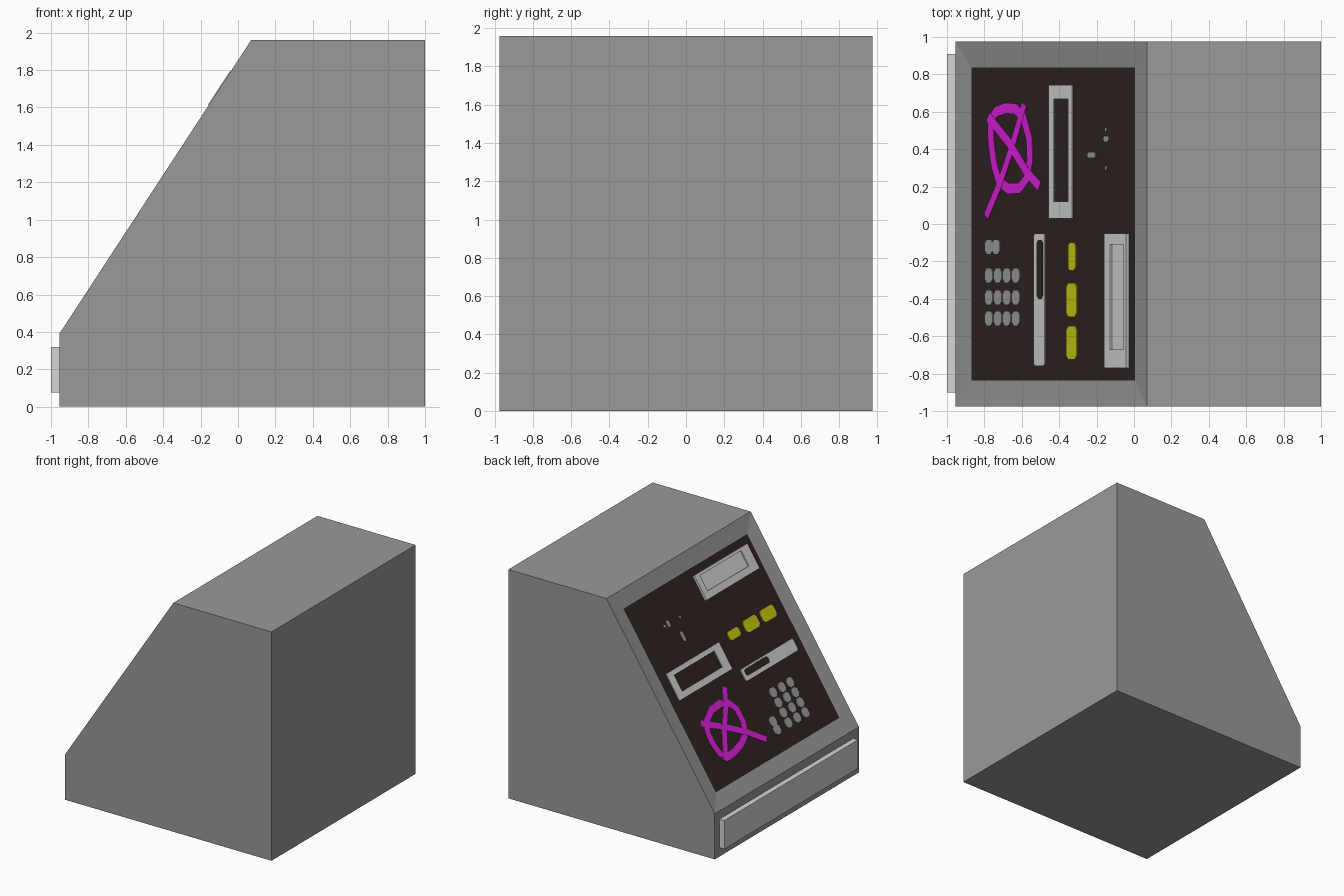
import bpy, bmesh, math
from mathutils import Matrix, Vector

if "Cube" in bpy.data.objects:
    bpy.data.objects.remove(bpy.data.objects["Cube"])


def material(name, rgb):
    m = bpy.data.materials.new(name)
    m.diffuse_color = (*rgb, 1)
    m.use_nodes = True
    m.node_tree.nodes["Principled BSDF"].inputs["Base Color"].default_value = m.diffuse_color
    return m


GREY = material("body_grey", (0.32, 0.32, 0.32))
LIGHT = material("light_grey", (0.66, 0.66, 0.66))
KEYS = material("key_grey", (0.35, 0.35, 0.35))
DARK = material("panel_dark", (0.028, 0.018, 0.016))
YELLOW = material("button_yellow", (0.60, 0.60, 0.006))
MAGENTA = material("paint_magenta", (0.75, 0.015, 0.75))

# Sloped panel frame: U runs up the slope, V along y, N outward
LOW, TOP = Vector((-0.955, 0, 0.39)), Vector((0.07, 0, 1.96))
U = (TOP - LOW).normalized()
V = Vector((0, 1, 0))
N = U.cross(V)
DEPTH = 0.014
ORIGIN = LOW - N * DEPTH
SLOPE = Matrix((U, V, N)).transposed().to_4x4()
SLOPE.translation = ORIGIN


def local(p):
    """Plan-view x, y to slope coordinates."""
    return Vector(((p[0] - ORIGIN.x) / U.x, p[1]))


def finish(name, bm, mats, matrix=None):
    bmesh.ops.recalc_face_normals(bm, faces=bm.faces)
    me = bpy.data.meshes.new(name)
    bm.to_mesh(me)
    bm.free()
    for m in mats:
        me.materials.append(m)
    ob = bpy.data.objects.new(name, me)
    bpy.context.collection.objects.link(ob)
    if matrix:
        ob.matrix_world = matrix
    return ob


def plates(name, outlines, h, mat):
    """Thin plates on the panel from slope-space outlines."""
    bm = bmesh.new()
    for pts in outlines:
        lo, hi = ([bm.verts.new((p[0], p[1], w)) for p in pts] for w in (0, h))
        bm.faces.new(hi)
        for i in range(len(pts)):
            j = (i + 1) % len(pts)
            bm.faces.new((lo[i], lo[j], hi[j], hi[i]))
    return finish(name, bm, [mat], SLOPE)


def rect(x0, x1, y0, y1, chamfer=0):
    a, b = local((x0, y0)), local((x1, y1))
    if not chamfer:
        return [(a.x, a.y), (b.x, a.y), (b.x, b.y), (a.x, b.y)]
    c = chamfer
    return [(a.x + c, a.y), (b.x - c, a.y), (b.x, a.y + c), (b.x, b.y - c),
            (b.x - c, b.y), (a.x + c, b.y), (a.x, b.y - c), (a.x, a.y + c)]


def frame(name, outer, inner, h, mat):
    """Rectangular frame with an open middle."""
    bm = bmesh.new()
    ring = [[bm.verts.new((p[0], p[1], w)) for p in rect(*r)]
            for r, w in ((outer, 0), (outer, h), (inner, h), (inner, 0))]
    for a, b in zip(ring, ring[1:] + ring[:1]):
        for i in range(4):
            j = (i + 1) % 4
            bm.faces.new((a[i], a[j], b[j], b[i]))
    return finish(name, bm, [mat], SLOPE)


def ribbon(name, path, width, h, mat, closed=False):
    """Mitred flat paint stroke along a path."""
    pts = [local(p) for p in path]
    n = len(pts)
    bm = bmesh.new()
    pairs = []
    for i, p in enumerate(pts):
        a = pts[i - 1] if closed or i else p
        b = pts[(i + 1) % n] if closed or i < n - 1 else p
        t = (b - a).normalized()
        s = Vector((-t.y, t.x)) * width / 2
        pairs.append([bm.verts.new((q.x, q.y, h)) for q in (p + s, p - s)])
    for i in range(n if closed else n - 1):
        (a, b), (c, d) = pairs[i], pairs[(i + 1) % n]
        f = bm.faces.new((a, b, d, c))
        f.normal_update()
    ob = finish(name, bm, [mat], SLOPE)
    sol = ob.modifiers.new("thickness", 'SOLIDIFY')
    sol.thickness = 0.004
    sol.offset = 0
    return ob


# Cabinet: extruded profile, slope inset into a recessed dark panel
bm = bmesh.new()
profile = [(-0.955, 0), (1, 0), (1, 1.96), (0.07, 1.96), (-0.955, 0.39)]
base = bm.faces.new([bm.verts.new((x, -0.975, z)) for x, z in profile])
ext = bmesh.ops.extrude_face_region(bm, geom=[base], use_keep_orig=True)
bmesh.ops.translate(bm, vec=(0, 1.95, 0),
                    verts=[g for g in ext["geom"] if isinstance(g, bmesh.types.BMVert)])
bmesh.ops.recalc_face_normals(bm, faces=bm.faces)
slope = next(f for f in bm.faces if f.normal.dot(N) > 0.99)
bmesh.ops.inset_individual(bm, faces=[slope], thickness=0.195, depth=-DEPTH)
slope.material_index = 1
finish("cabinet", bm, [GREY, DARK])

# Front kick plate
bm = bmesh.new()
bmesh.ops.create_cube(bm, size=1, matrix=Matrix.Translation((-0.975, 0.005, 0.1975))
                      @ Matrix.Diagonal((0.05, 1.81, 0.245, 1)))
finish("kick_plate", bm, [LIGHT])

# Display frame, card slot and tray
frame("display_frame", (-0.452, -0.326, 0.03, 0.742), (-0.425, -0.346, 0.12, 0.668), 0.007, LIGHT)
frame("tray_frame", (-0.145, -0.027, -0.77, -0.05), (-0.113, -0.04, -0.67, -0.11), 0.018, LIGHT)
plates("tray_plate", [rect(-0.113, -0.04, -0.67, -0.11)], 0.006, LIGHT)
plates("card_slot", [rect(-0.53, -0.473, -0.76, -0.05, 0.012)], 0.008, LIGHT)
plates("card_opening", [rect(-0.512, -0.481, -0.40, -0.085, 0.015)], 0.0105, DARK)

# Yellow buttons
plates("yellow_buttons", [rect(-0.348, -0.308, -0.248, -0.10, 0.015),
                          rect(-0.357, -0.302, -0.497, -0.315, 0.02),
                          rect(-0.357, -0.302, -0.725, -0.545, 0.02)], 0.007, YELLOW)

# Keypad: three rows of four, plus two side keys
keys = [(-0.773 + 0.048 * c, y) for y in (-0.505, -0.393, -0.275) for c in range(4)]
keys += [(-0.773, -0.122), (-0.734, -0.122)]
plates("keypad_keys", [rect(x - 0.021, x + 0.021, y - 0.04, y + 0.04, 0.02)
                       for x, y in keys], 0.006, KEYS)

# Small chips on the upper panel
plates("panel_chips", [rect(x - a, x + a, y - b, y + b, b * 0.6) for x, y, a, b in
                       ((-0.225, 0.368, 0.022, 0.016), (-0.147, 0.455, 0.015, 0.016),
                        (-0.148, 0.30, 0.006, 0.01), (-0.148, 0.505, 0.006, 0.012))],
       0.005, KEYS)

# Sprayed paint scribble: a loop and two crossing strokes
ribbon("paint_loop", [(-0.68, 0.62), (-0.735, 0.60), (-0.765, 0.55), (-0.76, 0.43),
                      (-0.745, 0.32), (-0.72, 0.23), (-0.67, 0.19), (-0.61, 0.19),
                      (-0.572, 0.24), (-0.552, 0.34), (-0.557, 0.46), (-0.588, 0.57),
                      (-0.63, 0.615)], 0.058, 0.004, MAGENTA, closed=True)
ribbon("paint_stroke_long", [(-0.787, 0.04), (-0.715, 0.21), (-0.648, 0.41), (-0.583, 0.64)],
       0.05, 0.005, MAGENTA)
ribbon("paint_stroke_cross", [(-0.50, 0.20), (-0.57, 0.28), (-0.66, 0.43), (-0.775, 0.575)],
       0.055, 0.006, MAGENTA)
